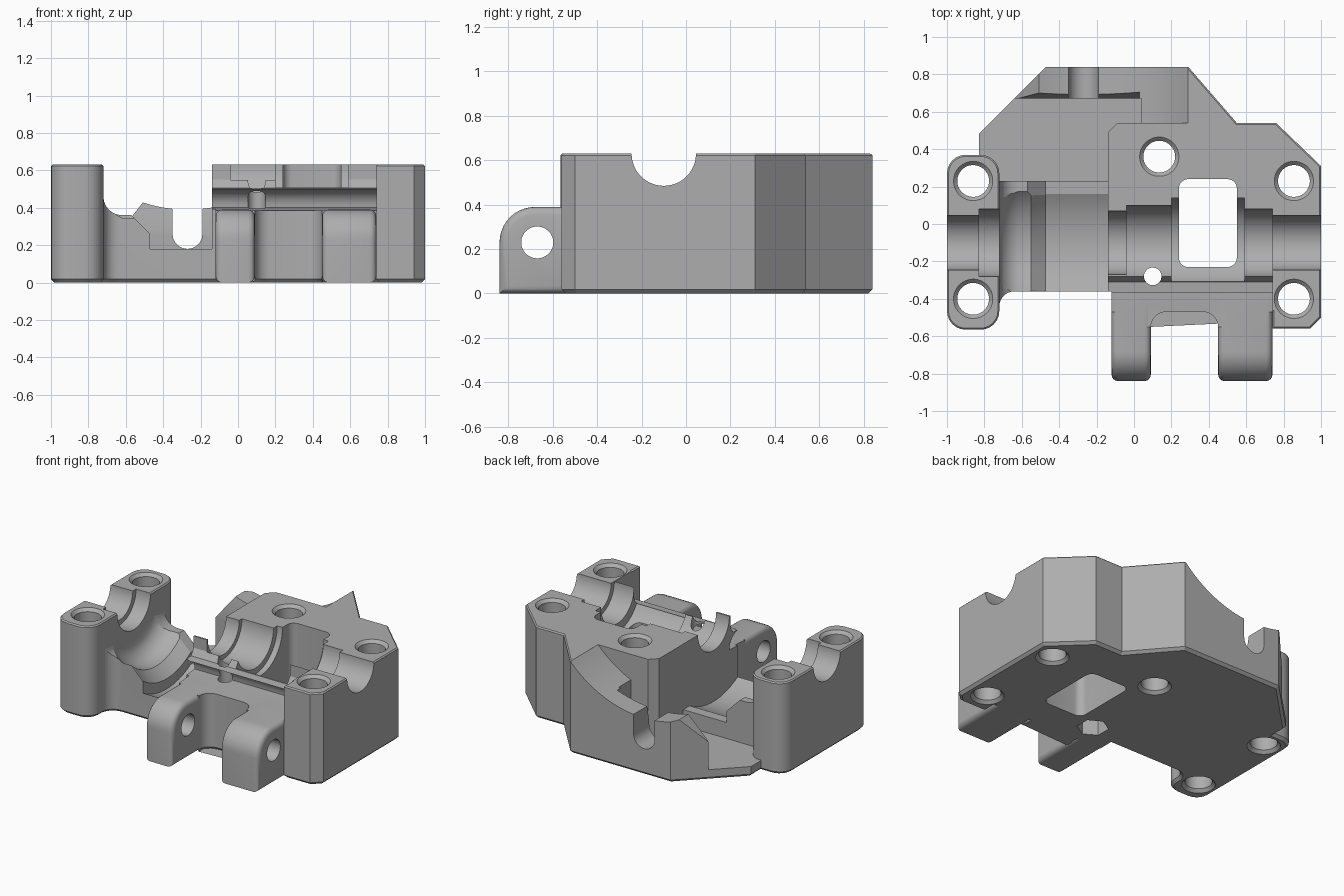
import bpy, bmesh, math
from mathutils import Vector

if "Cube" in bpy.data.objects:
    bpy.data.objects.remove(bpy.data.objects["Cube"])

TOP = 0.63
AXIS_Y = -0.1

metal = bpy.data.materials.new("grey_metal")
metal.use_nodes = True
grey = (0.42, 0.42, 0.42, 1)
metal.diffuse_color = grey
metal.node_tree.nodes["Principled BSDF"].inputs["Base Color"].default_value = grey


def finish(name, bm):
    bmesh.ops.recalc_face_normals(bm, faces=bm.faces)
    mesh = bpy.data.meshes.new(name)
    bm.to_mesh(mesh)
    bm.free()
    mesh.materials.append(metal)
    obj = bpy.data.objects.new(name, mesh)
    bpy.context.collection.objects.link(obj)
    return obj


def place(axis, u, v, t):
    return {"x": (t, u, v), "y": (u, t, v), "z": (u, v, t)}[axis]


def prism(name, pts, axis, lo, hi, chamfer=0.0, crown=0.0, soft=0.0):
    """Extrude a profile along an axis, with optional edge treatment."""
    bm = bmesh.new()
    a = [bm.verts.new(place(axis, u, v, lo)) for u, v in pts]
    b = [bm.verts.new(place(axis, u, v, hi)) for u, v in pts]
    bm.faces.new(a)
    bm.faces.new(b)
    n = len(pts)
    for i in range(n):
        j = (i + 1) % n
        bm.faces.new((a[i], a[j], b[j], b[i]))
    bmesh.ops.recalc_face_normals(bm, faces=bm.faces)
    for z, width in ((lo, chamfer), (hi, crown)):
        if width:
            edges = [e for e in bm.edges if all(abs(v.co.z - z) < 1e-5 for v in e.verts)]
            bmesh.ops.bevel(bm, geom=edges, offset=width, segments=1, affect="EDGES")
    if soft:
        edges = [e for e in bm.edges if all(abs(v.co.x - t) < 1e-5 for t in (lo, hi)[:1] for v in e.verts)
                 or all(abs(v.co.x - hi) < 1e-5 for v in e.verts)]
        bmesh.ops.bevel(bm, geom=edges, offset=soft, segments=4, profile=0.5, affect="EDGES")
    return finish(name, bm)


def lathe(name, profile, axis, cu, cv, sides=64):
    """Revolve (position, radius) pairs around a line parallel to an axis."""
    bm = bmesh.new()
    rings = []
    for t, r in profile:
        ring = []
        for i in range(sides):
            ang = 2 * math.pi * (i + 0.5) / sides
            ring.append(bm.verts.new(place(axis, cu + r * math.cos(ang), cv + r * math.sin(ang), t)))
        rings.append(ring)
    for p, q in zip(rings, rings[1:]):
        for i in range(sides):
            j = (i + 1) % sides
            bm.faces.new((p[i], p[j], q[j], q[i]))
    bm.faces.new(rings[0])
    bm.faces.new(rings[-1])
    return finish(name, bm)


def arc(cu, cv, r, start, end, steps):
    out = []
    for i in range(steps + 1):
        ang = math.radians(start + (end - start) * i / steps)
        out.append((cu + r * math.cos(ang), cv + r * math.sin(ang)))
    return out


def rounded_rect(x0, x1, y0, y1, r):
    corners = ((x1 - r, y1 - r, 0), (x0 + r, y1 - r, 90), (x0 + r, y0 + r, 180), (x1 - r, y0 + r, 270))
    return [p for cx, cy, s in corners for p in arc(cx, cy, r, s, s + 90, 6)]


def combine(target, tool, operation):
    mod = target.modifiers.new(operation.lower(), "BOOLEAN")
    mod.operation = operation
    mod.solver = "EXACT"
    mod.object = tool
    bpy.context.view_layer.objects.active = target
    bpy.ops.object.modifier_apply(modifier=mod.name)
    bpy.data.objects.remove(tool)


# Main casting outline, with filleted inside corners beside the lugs
outline = [(-0.12, -0.47)]
outline += [(0.07, -0.47), (0.07, -0.55), (0.09, -0.55)] + arc(0.17, -0.55, 0.08, 180, 90, 6)
outline += arc(0.37, -0.55, 0.08, 90, 0, 6) + [(0.47, -0.55), (0.47, -0.47)]
outline += [(0.74, -0.47), (0.74, -0.56), (0.94, -0.56), (1, -0.5), (1, 0.31), (0.76, 0.54),
            (0.55, 0.54), (0.29, 0.84), (-0.47, 0.84), (-0.83, 0.48), (-0.83, -0.44)]
outline += arc(-0.64, -0.44, 0.08, 180, 90, 6) + [(-0.12, -0.36)]
body = prism("housing_body", outline, "z", 0, TOP, 0.018, 0.008)

# Rear pocket
pocket = [(-0.95, 0.23), (-0.14, 0.23), (-0.14, 0.49), (-0.09, 0.54), (0.04, 0.54), (0.04, 0.67), (-0.95, 0.67)]
combine(body, prism("pocket_cut", pocket, "z", 0.07, 0.8), "DIFFERENCE")

# Cradle between the tower and the main block
cradle = [(-0.95, 0.5), (-0.72, 0.5)] + arc(-0.62, 0.46, 0.1, 180, 270, 6)
cradle += [(-0.57, 0.36), (-0.47, 0.26), (-0.47, 0.18), (-0.14, 0.18), (-0.14, 0.8), (-0.95, 0.8)]
combine(body, prism("cradle_cut", cradle, "y", -0.65, 0.24), "DIFFERENCE")

# Sweeping curved top of the rear wall and its sloped end
sweep = arc(-0.27, 1.163, 0.773, -43.6, -108, 24)
sweep += [(-0.64, 0.26), (-0.95, 0.26), (-0.95, 0.8), (0.29, 0.8)]
combine(body, prism("rear_sweep_cut", sweep, "y", 0.54, 0.95), "DIFFERENCE")

# Leaning inner edge of the rear wall
lean = [(0.66, 0.28), (0.67, 0.28), (0.705, 0.45), (0.66, 0.45)]
combine(body, prism("rear_lean_cut", lean, "x", -0.95, 0.04), "DIFFERENCE")

# Round-bottomed slot in the rear wall
slot = arc(-0.27, 0.26, 0.08, 180, 360, 12) + [(-0.19, 0.8), (-0.35, 0.8)]
combine(body, prism("slot_cut", slot, "y", 0.6, 0.95), "DIFFERENCE")

# Lowered and rounded front shoulder
shoulder = [(-0.28, 0.8), (-0.28, 0.55), (-0.31, 0.505)] + arc(-0.37, 0.4, 0.1, 90, 0, 8)
shoulder += [(-0.47, 0.385), (-0.7, 0.385), (-0.7, 0.8)]
combine(body, prism("shoulder_cut", shoulder, "x", -0.3, 0.74), "DIFFERENCE")

# Bearing tower on the right-hand end
tower = prism("bearing_tower", rounded_rect(-1, -0.72, -0.565, 0.37, 0.1), "z", 0, TOP, 0.018, 0.008)
combine(body, tower, "UNION")

# Hinge lugs
lug_side = [(-0.4, 0), (-0.4, 0.39)] + arc(-0.68, 0.23, 0.16, 90, 180, 10) + [(-0.84, 0.0)]
for name, x0, x1 in (("left_lug", 0.45, 0.74), ("right_lug", -0.12, 0.09)):
    combine(body, prism(name, lug_side, "x", x0, x1, soft=0.035), "UNION")
combine(body, lathe("pin_hole_cut", [(-0.3, 0.072), (0.9, 0.072)], "x", -0.67, 0.23, 40), "DIFFERENCE")

# Stepped shaft bore and the wide gear trough
bore = [(-1.1, 0.145), (-0.83, 0.145), (-0.83, 0.18), (-0.72, 0.18), (-0.72, 0.29), (-0.7, 0.335),
        (-0.66, 0.37), (-0.62, 0.385), (-0.55, 0.385), (-0.47, 0.45), (-0.47, 0.52), (-0.14, 0.52),
        (-0.14, 0.17), (-0.04, 0.17), (-0.04, 0.2), (0.2, 0.2), (0.2, 0.24), (0.59, 0.24),
        (0.59, 0.18), (0.74, 0.18), (0.74, 0.145), (1.1, 0.145)]
combine(body, lathe("bore_cut", bore, "x", AXIS_Y, TOP), "DIFFERENCE")

# Window through the block
window = rounded_rect(0.24, 0.55, -0.23, 0.24, 0.05)
combine(body, prism("window_cut", window, "z", -0.1, 0.8), "DIFFERENCE")

# Countersunk bolt holes
bolt = [(-0.1, 0.105), (0, 0.105), (0.02, 0.085), (TOP - 0.02, 0.085), (TOP, 0.105), (0.8, 0.105)]
for x, y in ((-0.86, 0.23), (-0.86, -0.4), (0.855, 0.23), (0.855, -0.4), (0.135, 0.36)):
    combine(body, lathe("bolt_cut", bolt, "z", x, y, 40), "DIFFERENCE")

# Small drain hole with a hexagonal nut recess underneath
combine(body, lathe("drain_cut", [(-0.1, 0.047), (0.8, 0.047)], "z", 0.1, -0.28, 32), "DIFFERENCE")
combine(body, lathe("nut_cut", [(-0.1, 0.1), (0.12, 0.1)], "z", 0.1, -0.28, 6), "DIFFERENCE")

# Smooth curved faces, keep machined edges sharp
bpy.ops.object.select_all(action="DESELECT")
body.select_set(True)
bpy.context.view_layer.objects.active = body
bpy.ops.object.shade_smooth_by_angle(angle=math.radians(25))
